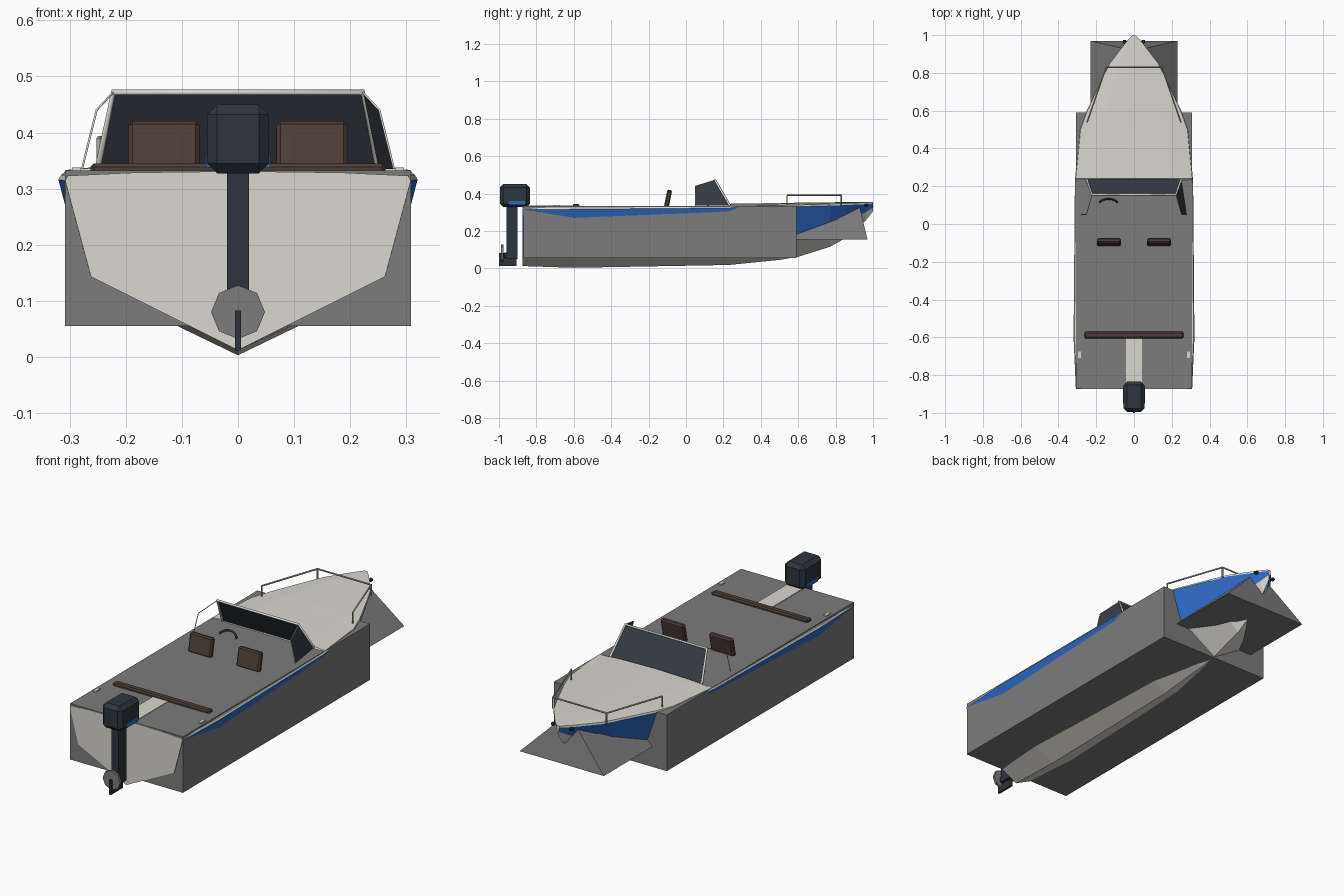
import bpy, bmesh, math
from mathutils import Vector

cube = bpy.data.objects.get("Cube")
if cube:
    bpy.data.objects.remove(cube, do_unlink=True)


def material(name, r, g, b):
    m = bpy.data.materials.new(name)
    m.use_nodes = True
    m.diffuse_color = (r, g, b, 1)
    m.node_tree.nodes["Principled BSDF"].inputs["Base Color"].default_value = (r, g, b, 1)
    return m


CREAM = material("cream paint", .70, .68, .62)
BLUE = material("blue paint", .026, .14, .56)
GREY = material("grey block", .2, .2, .2)
DARK = material("dark motor", .027, .036, .047)
BROWN = material("brown upholstery", .075, .048, .037)
GLASS = material("dark glass", .036, .046, .06)
METAL = material("rail metal", .4, .4, .38)


def mesh(name, verts, faces, *mats):
    me = bpy.data.meshes.new(name)
    me.from_pydata(verts, [], faces)
    for m in mats:
        me.materials.append(m)
    ob = bpy.data.objects.new(name, me)
    bpy.context.collection.objects.link(ob)
    bm = bmesh.new()
    bm.from_mesh(me)
    bmesh.ops.recalc_face_normals(bm, faces=bm.faces)
    bm.to_mesh(me)
    bm.free()
    return ob


def box(name, lo, hi, mat, bevel=0, tilt=0):
    """Box between two corners, optionally bevelled and tilted about x."""
    lo, hi = Vector(lo), Vector(hi)
    bm = bmesh.new()
    bmesh.ops.create_cube(bm, size=1)
    for v in bm.verts:
        v.co = Vector(a * b for a, b in zip(v.co, hi - lo))
    if bevel:
        bmesh.ops.bevel(bm, geom=bm.edges[:], offset=bevel, segments=1, affect='EDGES')
    me = bpy.data.meshes.new(name)
    bm.to_mesh(me)
    bm.free()
    me.materials.append(mat)
    ob = bpy.data.objects.new(name, me)
    ob.location = (lo + hi) / 2
    ob.rotation_euler.x = tilt
    bpy.context.collection.objects.link(ob)
    return ob


def tube(name, paths, radius, mat):
    cu = bpy.data.curves.new(name, 'CURVE')
    cu.dimensions = '3D'
    cu.bevel_depth = radius
    cu.bevel_resolution = 1
    cu.use_fill_caps = True
    for pts in paths:
        sp = cu.splines.new('POLY')
        sp.points.add(len(pts) - 1)
        for p, co in zip(sp.points, pts):
            p.co = (*co, 1)
    cu.materials.append(mat)
    ob = bpy.data.objects.new(name, cu)
    bpy.context.collection.objects.link(ob)
    return ob


# Hull stations: y, keel z, chine x, chine z, sheer x, sheer z, deck centre z
stations = [
    (-.873, .012, .262, .143, .308, .314, .331),
    (-.6, .003, .273, .135, .320, .316, .328),
    (.23, .018, .265, .15, .313, .323, .329),
    (.24, .019, .265, .15, .312, .324, .346),
    (.5, .045, .235, .165, .287, .327, .349),
    (.6, .062, .2, .185, .25, .33, .351),
    (.77, .115, .125, .215, .17, .335, .353),
    (.85, .16, .08, .25, .13, .338, .354),
    (.96, .255, .025, .30, .045, .343, .354),
    (1.0, .305, .004, .325, .008, .346, .354),
]
verts, faces = [], []
for y, kz, cx, cz, sx, sz, dz in stations:
    edge = min(sz + .009, dz)
    half = [(0, kz), (cx, cz), (sx, sz), (sx * .985, edge),
            (sx * .6, edge + (dz - edge) * .7), (0, dz)]
    ring = half + [(-x, z) for x, z in half[4:0:-1]]
    verts += [(x, y, z) for x, z in ring]
n = 10
for s in range(len(stations) - 1):
    for i in range(n):
        j = (i + 1) % n
        faces.append((s * n + i, s * n + j, s * n + n + j, s * n + n + i))
sides = len(faces)
faces += [tuple(range(n)), tuple(range(len(verts) - n, len(verts)))]
hull = mesh("hull", verts, faces, CREAM, BLUE)
for p in hull.data.polygons:
    if p.index < sides and p.index % n in (1, 8):
        p.material_index = 1

# Grey block around the hull, and its tapered bow part
box("main_block", (-.308, -.87, .055), (.308, .59, .332), GREY)
ends = [(.57, .57), (.97, .93)]
v = []
for low, top in ends:
    v += [(-.23, low, .155), (.23, low, .155), (.06, top, .325), (-.06, top, .325)]
mesh("bow_block", v, [(0, 1, 2, 3), (4, 5, 6, 7)] +
     [(i, (i + 1) % 4, (i + 1) % 4 + 4, i + 4) for i in range(4)], GREY)

# Windshield: front pane, one side pane, and frame
fb, ft = Vector((.25, .235, .335)), Vector((.222, .155, .472))
rb, rt = Vector((.278, .05, .335)), Vector((.252, .05, .44))


def flip(p):
    return Vector((-p.x, p.y, p.z))


mesh("front_glass", [fb, ft, flip(ft), flip(fb)], [(0, 1, 2, 3)], GLASS)
mesh("side_glass", [fb, ft, rt, rb], [(0, 1, 2, 3)], GLASS)
tube("front_frame", [[fb, ft, flip(ft), flip(fb)]], .006, CREAM)
tube("side_frame", [[fb, ft], [ft, rt, rb], [flip(ft), flip(rt), flip(rb)]], .002, CREAM)

# Seats, bench and stern walkway
for side, name in ((1, "left"), (-1, "right")):
    c = side * .132
    box(name + "_seat", (c - .063, -.109, .325), (c + .063, -.083, .42), BROWN, .007, -.2)
    box(name + "_cleat", (side * .288 - .008, -.71, .33), (side * .288 + .008, -.675, .338), CREAM)
    box(name + "_bow_light", (side * .05 - .009, .955, .33),
        (side * .05 + .009, .975, .345), DARK, .004)
box("bench", (-.263, -.605, .325), (.263, -.57, .345), BROWN, .006)
box("walkway", (-.042, -.873, .326), (.042, -.6, .335), CREAM)

# Steering wheel, half sunk into the block
arc = [math.radians(a) for a in range(20, 161, 20)]
tube("steering_wheel", [[(-.135 + .05 * math.cos(a), .105 + .028 * math.sin(a),
                          .325 + .03 * math.sin(a)) for a in arc]], .005, DARK)

# Bow rail with posts
rail = [(.248, .54, .39), (.147, .83, .39), (-.147, .83, .39), (-.248, .54, .39)]
tube("bow_rail", [rail] + [[p, (p[0], p[1], .335)] for p in rail], .004, METAL)

# Outboard motor
box("motor_cowl", (-.055, -.995, .327), (.055, -.835, .45), DARK, .018)
box("motor_band", (-.057, -.95, .338), (.057, -.86, .36), BLUE)
box("motor_leg", (-.02, -.96, .05), (.02, -.9, .335), DARK)
box("motor_gearcase", (-.018, -.975, .055), (.018, -.9, .085), DARK, .005)
box("motor_skeg", (-.005, -1.0, .012), (.005, -.905, .083), DARK)
bpy.ops.mesh.primitive_cylinder_add(vertices=8, radius=.048, depth=.012,
                                    location=(0, -.982, .08),
                                    rotation=(math.pi / 2, 0, math.pi / 8 * 0))
prop = bpy.context.object
prop.name = "propeller_disc"
prop.data.materials.append(GREY)
